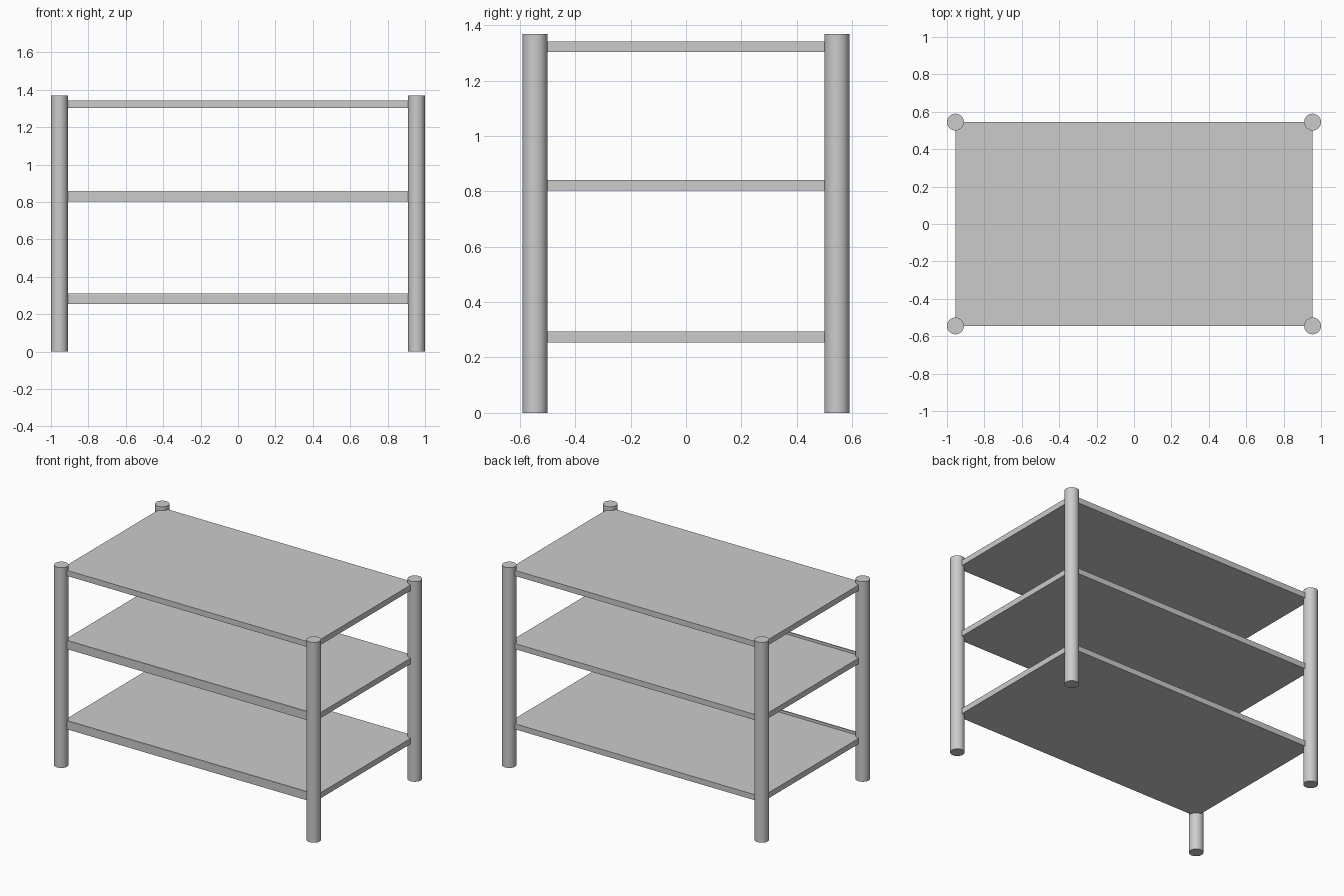
import bpy, bmesh

if "Cube" in bpy.data.objects:
    bpy.data.objects.remove(bpy.data.objects["Cube"])

LEG_R, LEG_H = 0.045, 1.368
X, Y = 0.955, 0.545          # leg centres and shelf half sizes
THICK, LIP_H, LIP_T = 0.038, 0.056, 0.012


def leg(name, x, y):
    bpy.ops.mesh.primitive_cylinder_add(vertices=32, radius=LEG_R, depth=LEG_H,
                                        location=(x, y, LEG_H / 2))
    bpy.context.object.name = name
    bpy.ops.object.shade_smooth_by_angle()


def shelf(name, z, lip):
    # side profile (y, z), pulled along x
    profile = [(-Y, 0), (Y, 0), (Y, THICK)]
    if lip:
        profile += [(-Y + LIP_T, THICK), (-Y + LIP_T, LIP_H),
                    (-Y + 0.005, LIP_H), (-Y + 0.0015, LIP_H - 0.0015),
                    (-Y, LIP_H - 0.005)]
    else:
        profile += [(-Y, THICK)]
    bm = bmesh.new()
    face = bm.faces.new([bm.verts.new((-X, y, z + h)) for y, h in profile])
    ext = bmesh.ops.extrude_face_region(bm, geom=[face])
    moved = [v for v in ext["geom"] if isinstance(v, bmesh.types.BMVert)]
    bmesh.ops.translate(bm, verts=moved, vec=(2 * X, 0, 0))
    bmesh.ops.recalc_face_normals(bm, faces=bm.faces)
    mesh = bpy.data.meshes.new(name)
    bm.to_mesh(mesh)
    bm.free()
    bpy.context.collection.objects.link(bpy.data.objects.new(name, mesh))


# four round corner posts
for side, sx in (("left", -1), ("right", 1)):
    for end, sy in (("front", -1), ("back", 1)):
        leg(f"{end}_{side}_leg", sx * X, sy * Y)

# shelves; the lower two have a raised front lip
shelf("bottom_shelf", 0.255, True)
shelf("middle_shelf", 0.803, True)
shelf("top_shelf", 1.303, False)
